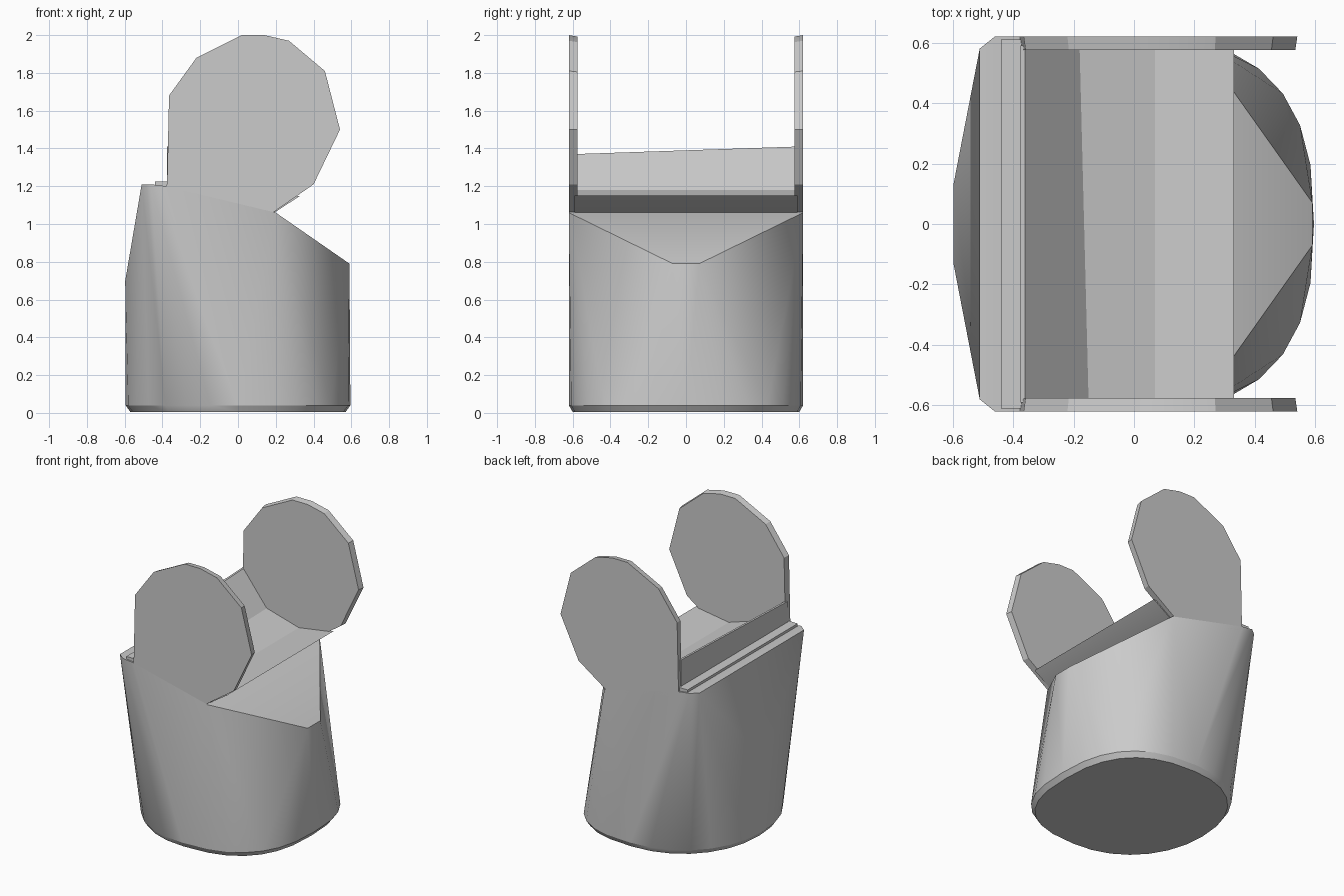
import bpy, bmesh, math

cube = bpy.data.objects.get("Cube")
if cube:
    bpy.data.objects.remove(cube, do_unlink=True)

grey = bpy.data.materials.new("plain grey")
grey.use_nodes = True
GREY = (0.6, 0.6, 0.6, 1)
grey.diffuse_color = GREY
grey.node_tree.nodes["Principled BSDF"].inputs["Base Color"].default_value = GREY


def finish(name, bm, angle=25):
    bmesh.ops.recalc_face_normals(bm, faces=bm.faces)
    mesh = bpy.data.meshes.new(name)
    bm.to_mesh(mesh)
    bm.free()
    mesh.materials.append(grey)
    ob = bpy.data.objects.new(name, mesh)
    bpy.context.collection.objects.link(ob)
    bpy.ops.object.select_all(action='DESELECT')
    ob.select_set(True)
    bpy.context.view_layer.objects.active = ob
    bpy.ops.object.shade_smooth_by_angle(angle=math.radians(angle))
    return ob


def loft(name, ring_a, ring_b, angle=25):
    """Solid between two matching rings of points."""
    bm = bmesh.new()
    a = [bm.verts.new(p) for p in ring_a]
    b = [bm.verts.new(p) for p in ring_b]
    bm.faces.new(a)
    bm.faces.new(b)
    for i in range(len(a)):
        j = (i + 1) % len(a)
        bm.faces.new((a[i], a[j], b[j], b[i]))
    return finish(name, bm, angle)


# Drum body: round foot drawn up to square shoulders and a slanted nose
def rounded_ring(rx, ry, z, sides=28):
    points = []
    for i in range(sides):
        t = math.tau * i / sides
        c, s = math.cos(t), math.sin(t)
        power = 2 / (2.6 if c > 0 else 2.15)
        points.append((rx * math.copysign(abs(c) ** power, c),
                       ry * math.copysign(abs(s) ** power, s), z))
    return points


body_points = rounded_ring(0.57, 0.6, 0.005) + rounded_ring(0.595, 0.62, 0.04)
for side in (-1, 1):
    body_points += [(0.2, side * 0.62, 1.06), (0.59, side * 0.07, 0.79),
                    (-0.46, side * 0.62, 1.21), (-0.51, side * 0.58, 1.21),
                    (-0.597, side * 0.13, 0.7), (-0.38, side * 0.62, 1.2)]
bm = bmesh.new()
for p in body_points:
    bm.verts.new(p)
hull = bmesh.ops.convex_hull(bm, input=bm.verts)
bmesh.ops.delete(bm, geom=list({v for v in hull["geom_interior"]
                               if isinstance(v, bmesh.types.BMVert)}), context='VERTS')
finish("drum_body", bm)

# Raised strip along the rear ledge
loft("ledge_strip",
     [(x, -0.61, z) for x, z in ((-0.44, 1.15), (-0.44, 1.225), (-0.37, 1.225), (-0.37, 1.15))],
     [(x, 0.61, z) for x, z in ((-0.44, 1.15), (-0.44, 1.225), (-0.37, 1.225), (-0.37, 1.15))])

# Trough between the discs, slightly higher at the far end
trough = [(-0.375, 1.12), (-0.375, 1.37), (-0.36, 1.37), (-0.15, 1.18),
          (0.07, 1.11), (0.33, 1.15), (0.2, 1.065), (0.1, 1.03)]
far_trough = [(x - (0.03 if x == -0.15 else 0), z + (0.04 if z == 1.37 else 0))
              for x, z in trough]
loft("trough", [(x, -0.59, z) for x, z in trough],
     [(x, 0.59, z) for x, z in far_trough], 20)

# Two upright discs with faceted, slightly tapered rims
disc = [(-0.38, 1.17), (-0.375, 1.24), (-0.365, 1.68), (-0.22, 1.88), (0.02, 2.0),
        (0.14, 2.0), (0.27, 1.97), (0.46, 1.81), (0.54, 1.5), (0.4, 1.21), (0.17, 1.05)]
for name, side in (("front_disc", -1), ("back_disc", 1)):
    inner = [(0.08 + (x - 0.08) * 0.985, side * 0.575,
              z if z < 1.25 else 1.5 + (z - 1.5) * 0.985) for x, z in disc]
    loft(name, [(x, side * 0.62, z) for x, z in disc], inner, 15)
